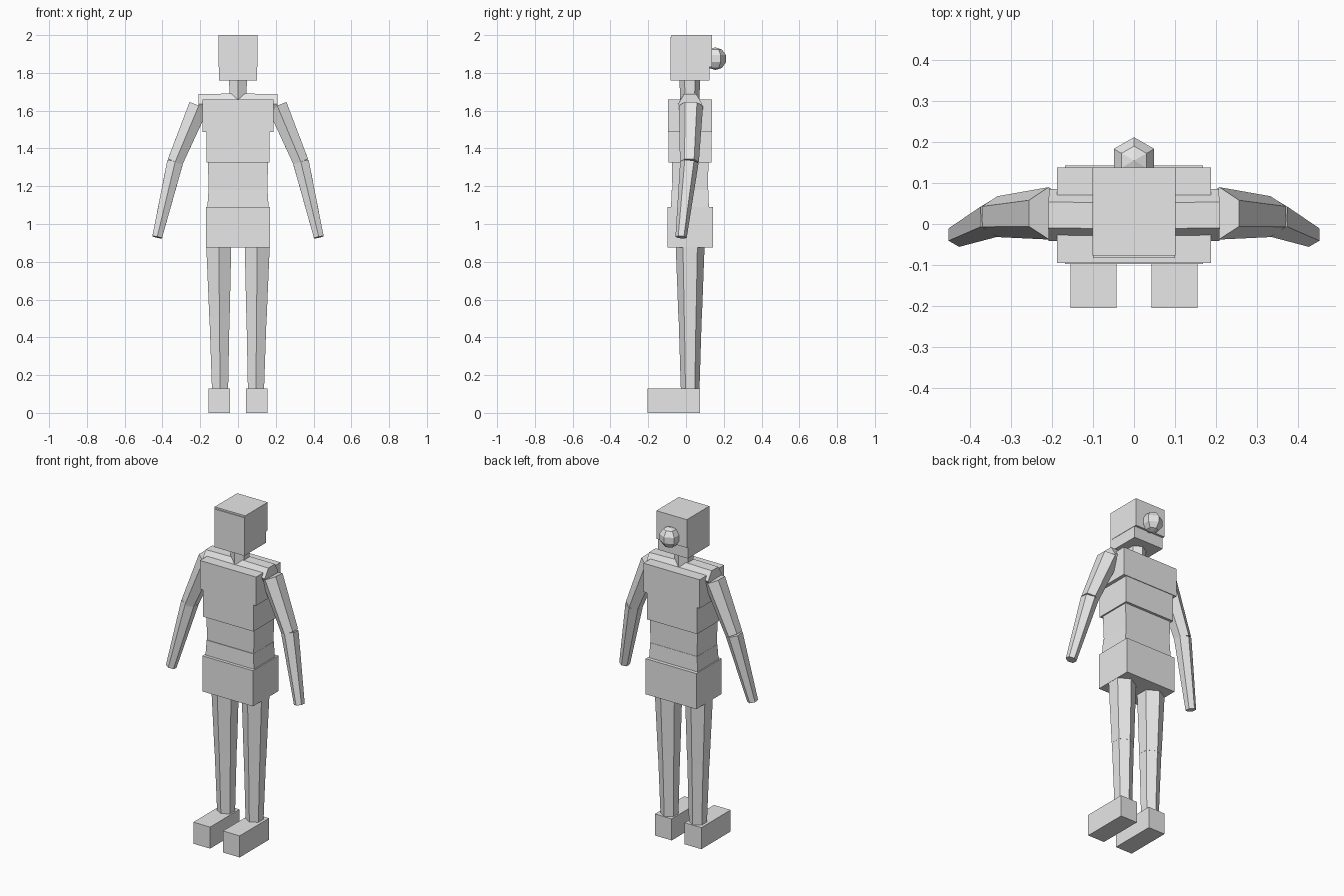
import bpy, bmesh, math
from mathutils import Vector

cube = bpy.data.objects.get("Cube")
if cube:
    bpy.data.objects.remove(cube)

# Single plain grey finish
GREY = (0.8, 0.8, 0.8, 1)
mat = bpy.data.materials.new("light_grey")
mat.use_nodes = True
mat.diffuse_color = GREY
mat.node_tree.nodes["Principled BSDF"].inputs["Base Color"].default_value = GREY


def finish(name, bm):
    bmesh.ops.recalc_face_normals(bm, faces=bm.faces)
    mesh = bpy.data.meshes.new(name)
    bm.to_mesh(mesh)
    bm.free()
    mesh.materials.append(mat)
    obj = bpy.data.objects.new(name, mesh)
    bpy.context.collection.objects.link(obj)
    return obj


def box(name, xs, ys, zs, flare=1.0):
    """Box from axis ranges; flare scales the top outline."""
    bm = bmesh.new()
    bmesh.ops.create_cube(bm, size=1)
    for v in bm.verts:
        k = flare if v.co.z > 0 else 1
        v.co = [(lo + hi) / 2 + c * s * (hi - lo) for (lo, hi), c, s
                in zip((xs, ys, zs), v.co, (k, k, 1))]
    return finish(name, bm)


def limb(name, a, b, ra, rb, side=(0, 1, 0), flat=1.0):
    """Tapered six-sided prism with one corner pointing along side."""
    a, b = Vector(a), Vector(b)
    axis = (b - a).normalized()
    u = Vector(side)
    u = (u - axis * u.dot(axis)).normalized()
    w = axis.cross(u) * flat
    bm = bmesh.new()
    rings = []
    for p, r in ((a, ra), (b, rb)):
        angles = [math.tau * i / 6 for i in range(6)]
        rings.append([bm.verts.new(p + r * (u * math.cos(t) + w * math.sin(t)))
                      for t in angles])
        bm.faces.new(rings[-1])
    for i in range(6):
        j = (i + 1) % 6
        bm.faces.new((rings[0][i], rings[0][j], rings[1][j], rings[1][i]))
    return finish(name, bm)


# Head, hair and bun
box("head", (-0.1, 0.1), (-0.083, 0.125), (1.76, 1.99))
box("hair_cap", (-0.102, 0.102), (-0.077, 0.138), (1.83, 2.0))
bm = bmesh.new()
bmesh.ops.create_uvsphere(bm, u_segments=6, v_segments=5, radius=0.06)
bmesh.ops.translate(bm, verts=bm.verts, vec=(0, 0.155, 1.875))
finish("hair_bun", bm)

# Neck and shoulder bar
limb("neck", (0, 0.02, 1.62), (0, 0.02, 1.78), 0.05, 0.055)
for s, side in ((1, "left"), (-1, "right")):
    limb(side + "_shoulder", (0, 0.02, 1.64), (s * 0.208, 0.022, 1.635),
         0.062, 0.064, flat=0.95)

# Torso blocks
box("chest", (-0.188, 0.188), (-0.095, 0.138), (1.487, 1.66))
box("ribs", (-0.168, 0.168), (-0.093, 0.134), (1.325, 1.5))
box("waist", (-0.155, 0.155), (-0.072, 0.116), (1.17, 1.34), 1.03)
box("belly", (-0.163, 0.163), (-0.08, 0.122), (1.07, 1.18), 0.96)
box("hips", (-0.169, 0.169), (-0.098, 0.143), (0.875, 1.09))

# Arms, legs and feet on both sides
for s, side in ((1, "left"), (-1, "right")):
    elbow = (s * 0.333, 0.018, 1.328)
    limb(side + "_upper_arm", (s * 0.208, 0.026, 1.625), elbow, 0.064, 0.05, flat=0.95)
    limb(side + "_forearm", elbow, (s * 0.428, -0.026, 0.93), 0.049, 0.03)
    knee = (s * 0.098, 0.022, 0.5)
    limb(side + "_thigh", (s * 0.102, 0.022, 0.9), knee, 0.077, 0.062)
    limb(side + "_shin", knee, (s * 0.095, 0.022, 0.11), 0.061, 0.049)
    box(side + "_foot", sorted((s * 0.043, s * 0.155)), (-0.205, 0.075), (0, 0.13))
